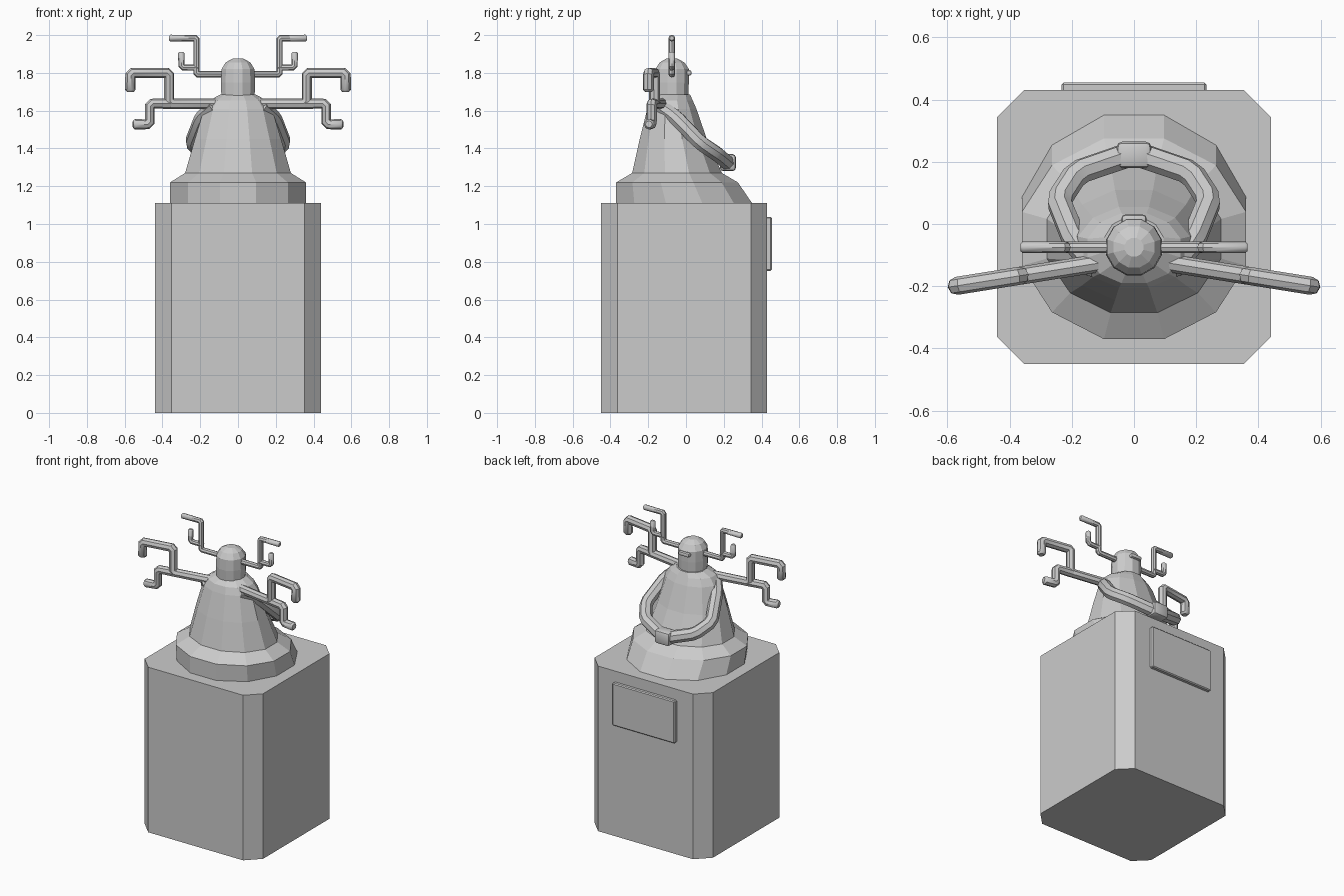
import bpy, bmesh, math
from mathutils import Vector

if "Cube" in bpy.data.objects:
    bpy.data.objects.remove(bpy.data.objects["Cube"])


def finish(name, bm, smooth=None):
    bmesh.ops.recalc_face_normals(bm, faces=bm.faces)
    me = bpy.data.meshes.new(name)
    bm.to_mesh(me)
    bm.free()
    ob = bpy.data.objects.new(name, me)
    bpy.context.collection.objects.link(ob)
    if smooth:
        select(ob)
        bpy.ops.object.shade_smooth_by_angle(angle=math.radians(smooth))
    return ob


def select(ob):
    bpy.ops.object.select_all(action='DESELECT')
    ob.select_set(True)
    bpy.context.view_layer.objects.active = ob


def loft(name, rings, smooth=None):
    """Skin a stack of point rings and cap both ends."""
    bm = bmesh.new()
    vs = [[bm.verts.new(p) for p in r] for r in rings]
    n = len(rings[0])
    for a, b in zip(vs, vs[1:]):
        for i in range(n):
            j = (i + 1) % n
            bm.faces.new((a[i], a[j], b[j], b[i]))
    bm.faces.new(vs[0][::-1])
    bm.faces.new(vs[-1])
    return finish(name, bm, smooth)


def oval(z, half_x, y0, y1, n=12):
    """Twelve-sided ring with flat sides touching the given extents."""
    k = math.cos(math.pi / n)
    rx, ry, cy = half_x / k, (y1 - y0) / 2 / k, (y0 + y1) / 2
    return [(rx * math.cos((i + .5) * math.tau / n),
             cy + ry * math.sin((i + .5) * math.tau / n), z) for i in range(n)]


def box(name, centre, size, bevel, segments=1, smooth=None):
    bm = bmesh.new()
    bmesh.ops.create_cube(bm, size=1)
    for v in bm.verts:
        v.co = Vector(centre) + v.co * Vector(size)
    bmesh.ops.bevel(bm, geom=bm.edges[:], offset=bevel, segments=segments,
                    profile=.5, affect='EDGES')
    return finish(name, bm, smooth)


def tube(name, points, radius, corner, tip=True, resolution=2):
    """Sweep a round bar along a path with clipped corners and a rounded tip."""
    pts = [Vector(p) for p in points]
    path = [(pts[0], 1)]
    for a, b, c in zip(pts, pts[1:], pts[2:]):
        path += [(b + (a - b).normalized() * corner, 1),
                 (b + (c - b).normalized() * corner, 1)]
    end, back = pts[-1], (pts[-2] - pts[-1]).normalized()
    if tip:
        path.append((end + back * radius * .4, 1))
    path.append((end, .65 if tip else 1))
    cu = bpy.data.curves.new(name, 'CURVE')
    cu.dimensions = '3D'
    cu.bevel_depth = radius
    cu.bevel_resolution = resolution
    cu.use_fill_caps = True
    sp = cu.splines.new('POLY')
    sp.points.add(len(path) - 1)
    for q, (p, r) in zip(sp.points, path):
        q.co = (*p, 1)
        q.radius = r
    ob = bpy.data.objects.new(name, cu)
    bpy.context.collection.objects.link(ob)
    select(ob)
    bpy.ops.object.convert(target='MESH')
    bpy.ops.object.shade_smooth_by_angle(angle=math.radians(40))


# Pedestal: chamfered block with a seam loop
def block(z):
    c, x, y0, y1 = .087, .44, -.45, .43
    return [(x, y0 + c, z), (x, y1 - c, z), (x - c, y1, z), (c - x, y1, z),
            (-x, y1 - c, z), (-x, y0 + c, z), (c - x, y0, z), (x - c, y0, z)]


loft("pedestal", [block(0), block(.67), block(1.11)])

# Plaque on the back face
box("plaque", (0, .438, .895), (.465, .032, .285), .006)

# Torso with its flared foot
loft("torso", [oval(1.11, .36, -.37, .35), oval(1.22, .36, -.37, .275),
               oval(1.27, .28, -.285, .19), oval(1.45, .228, -.245, .11),
               oval(1.61, .18, -.205, .055), oval(1.655, .15, -.19, .035),
               oval(1.685, .095, -.155, .022)])

# Head with domed top
loft("head", [oval(1.67, .088, -.16, .012), oval(1.75, .09, -.165, .015),
              oval(1.82, .087, -.162, .015), oval(1.855, .066, -.14, -.008),
              oval(1.875, .03, -.105, -.045)])

# Face ridge
box("face", (0, .012, 1.8), (.08, .036, .028), .011, 2, 40)

# Clasped hands
box("hands", (0, .222, 1.325), (.112, .085, .09), .018, 2, 40)

for s, side in ((1, "right"), (-1, "left")):
    # Arm looping forward from shoulder to hands
    tube(side + "_arm", [(s * x, y, z) for x, y, z in (
        (.12, -.14, 1.625), (.19, -.055, 1.565), (.243, .075, 1.43),
        (.185, .165, 1.37), (.03, .218, 1.325))], .041, .02, False)

    # Shoulder branches, swept slightly towards the front
    def low(x, z):
        return (s * x, -.13 - .16 * (x - .14), z)

    tube(side + "_upper_branch", [low(.1, 1.637), low(.365, 1.637), low(.365, 1.8),
                                  low(.57, 1.8), low(.57, 1.7)], .029, .014)
    tube(side + "_lower_branch", [low(.34, 1.637), low(.468, 1.637),
                                  low(.468, 1.528), low(.556, 1.528)], .028, .014)

    # Head branches
    def high(x, z):
        return (s * x, -.075, z)

    tube(side + "_horn", [high(.05, 1.793), high(.22, 1.793), high(.22, 1.984),
                          high(.365, 1.984)], .018, .008)
    tube(side + "_small_horn", [high(.21, 1.828), high(.3, 1.828),
                                high(.3, 1.91)], .017, .012)
